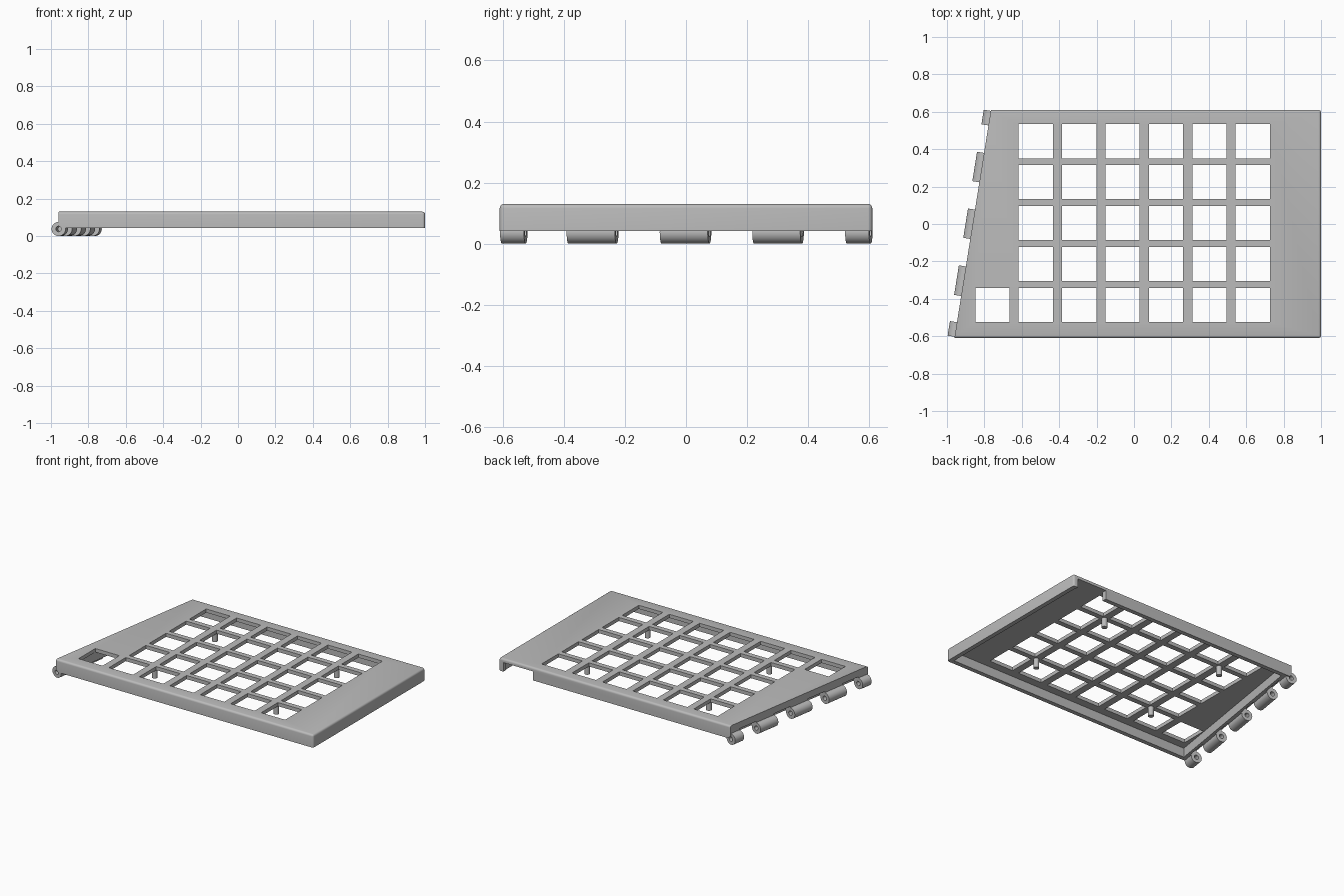
import bpy, bmesh, math
from mathutils import Vector, Matrix

if "Cube" in bpy.data.objects:
    bpy.data.objects.remove(bpy.data.objects["Cube"], do_unlink=True)

grey = bpy.data.materials.new("plain_grey")
grey.use_nodes = True
colour = (0.5, 0.5, 0.5, 1)
grey.diffuse_color = colour
grey.node_tree.nodes["Principled BSDF"].inputs["Base Color"].default_value = colour

HALF_Y, RIGHT, BOTTOM, TOP = 0.61, 1.0, 0.042, 0.13
WALL, UNDERSIDE = 0.03, 0.105
KEY, PITCH_X, PITCH_Y = 0.183, 0.232, 0.219
FIRST_X, FIRST_Y = -0.525, -0.433
BARREL_R, HOLE_R, CLEAR_R = 0.038, 0.015, 0.046


def slant(y):
    """x of the slanted side at a given y"""
    return -0.8625 + 0.16 * y


def hinge_point(y):
    return Vector((slant(y), y, BARREL_R))


def make(name, bm):
    bmesh.ops.recalc_face_normals(bm, faces=bm.faces)
    mesh = bpy.data.meshes.new(name)
    bm.to_mesh(mesh)
    bm.free()
    mesh.materials.append(grey)
    obj = bpy.data.objects.new(name, mesh)
    bpy.context.collection.objects.link(obj)
    return obj


def prism(bm, points, z0, z1):
    base = bm.faces.new([bm.verts.new((x, y, z0)) for x, y in points])
    up = bmesh.ops.extrude_face_region(bm, geom=[base])["geom"]
    bmesh.ops.translate(bm, vec=(0, 0, z1 - z0),
                        verts=[v for v in up if isinstance(v, bmesh.types.BMVert)])


def box(bm, x0, x1, y0, y1, z0, z1):
    prism(bm, [(x0, y0), (x1, y0), (x1, y1), (x0, y1)], z0, z1)


def rod(bm, a, b, radius, sides=32):
    a, b = Vector(a), Vector(b)
    turn = (b - a).to_track_quat('Z', 'Y').to_matrix().to_4x4()
    bmesh.ops.create_cone(bm, cap_ends=True, segments=sides, radius1=radius, radius2=radius,
                          depth=(b - a).length, matrix=Matrix.Translation((a + b) / 2) @ turn)


def cut(target, bm):
    cutter = make("cutter", bm)
    cutter.hide_render = True
    mod = target.modifiers.new("cut", 'BOOLEAN')
    mod.operation, mod.solver, mod.object = 'DIFFERENCE', 'EXACT', cutter
    bpy.context.view_layer.objects.active = target
    bpy.ops.object.modifier_apply(modifier=mod.name)
    bpy.data.objects.remove(cutter, do_unlink=True)


def smooth(obj):
    bpy.ops.object.select_all(action='DESELECT')
    obj.select_set(True)
    bpy.context.view_layer.objects.active = obj
    bpy.ops.object.shade_smooth_by_angle(angle=math.radians(35))


# Outer body, rounded along the top and the two square corners
bm = bmesh.new()
prism(bm, [(slant(-HALF_Y), -HALF_Y), (RIGHT, -HALF_Y), (RIGHT, HALF_Y), (slant(HALF_Y), HALF_Y)],
      BOTTOM, TOP)
rounded = []
for e in bm.edges:
    p, q = (v.co for v in e.verts)
    on_slant = max(p.x, q.x) < 0
    upright = abs(p.z - q.z) > 0.01
    at_top = min(p.z, q.z) > TOP - 0.01
    if not on_slant and (upright or at_top):
        rounded.append(e)
bmesh.ops.bevel(bm, geom=rounded, offset=0.014, segments=4, profile=0.5, affect='EDGES')
shell = make("top_shell", bm)

# Hollow underside, thicker along the hinge
bm = bmesh.new()
inner = HALF_Y - WALL
prism(bm, [(slant(-inner) + 0.065, -inner), (RIGHT - WALL, -inner),
           (RIGHT - WALL, inner), (slant(inner) + 0.065, inner)], -0.1, UNDERSIDE)
cut(shell, bm)

# Key openings: a grid plus one extra in the front row
bm = bmesh.new()
cells = [(i, j) for i in range(6) for j in range(5)] + [(-1, 0)]
for i, j in cells:
    x, y = FIRST_X + i * PITCH_X, FIRST_Y + j * PITCH_Y
    box(bm, x - KEY / 2, x + KEY / 2, y - KEY / 2, y + KEY / 2, 0.08, 0.2)
cut(shell, bm)

# Cable notch in the back wall
bm = bmesh.new()
box(bm, 0.74, RIGHT - WALL - 0.005, inner - 0.02, HALF_Y + 0.1, -0.1, UNDERSIDE - 0.001)
cut(shell, bm)

# Clearance for the mating hinge barrels
barrels = [(-0.603, -0.525), (-0.385, -0.227), (-0.08, 0.077), (0.223, 0.38), (0.527, 0.605)]
bm = bmesh.new()
for (_, a), (b, _) in zip(barrels, barrels[1:]):
    rod(bm, hinge_point(a), hinge_point(b), CLEAR_R)
cut(shell, bm)

# Pin hole through the shell
bm = bmesh.new()
rod(bm, hinge_point(-0.7), hinge_point(0.7), HOLE_R)
cut(shell, bm)
smooth(shell)

# Hinge barrels
for n, (a, b) in enumerate(barrels, 1):
    bm = bmesh.new()
    rod(bm, hinge_point(a), hinge_point(b), BARREL_R)
    barrel = make(f"hinge_barrel_{n}", bm)
    bm = bmesh.new()
    rod(bm, hinge_point(a - 0.05), hinge_point(b + 0.05), HOLE_R)
    cut(barrel, bm)
    smooth(barrel)

# Support posts under the grid crossings
for i in (0.5, 4.5):
    for j in (0.5, 3.5):
        x, y = FIRST_X + i * PITCH_X, FIRST_Y + j * PITCH_Y
        bm = bmesh.new()
        rod(bm, (x, y, BOTTOM), (x, y, UNDERSIDE + 0.01), 0.018, 24)
        smooth(make("support_post", bm))
